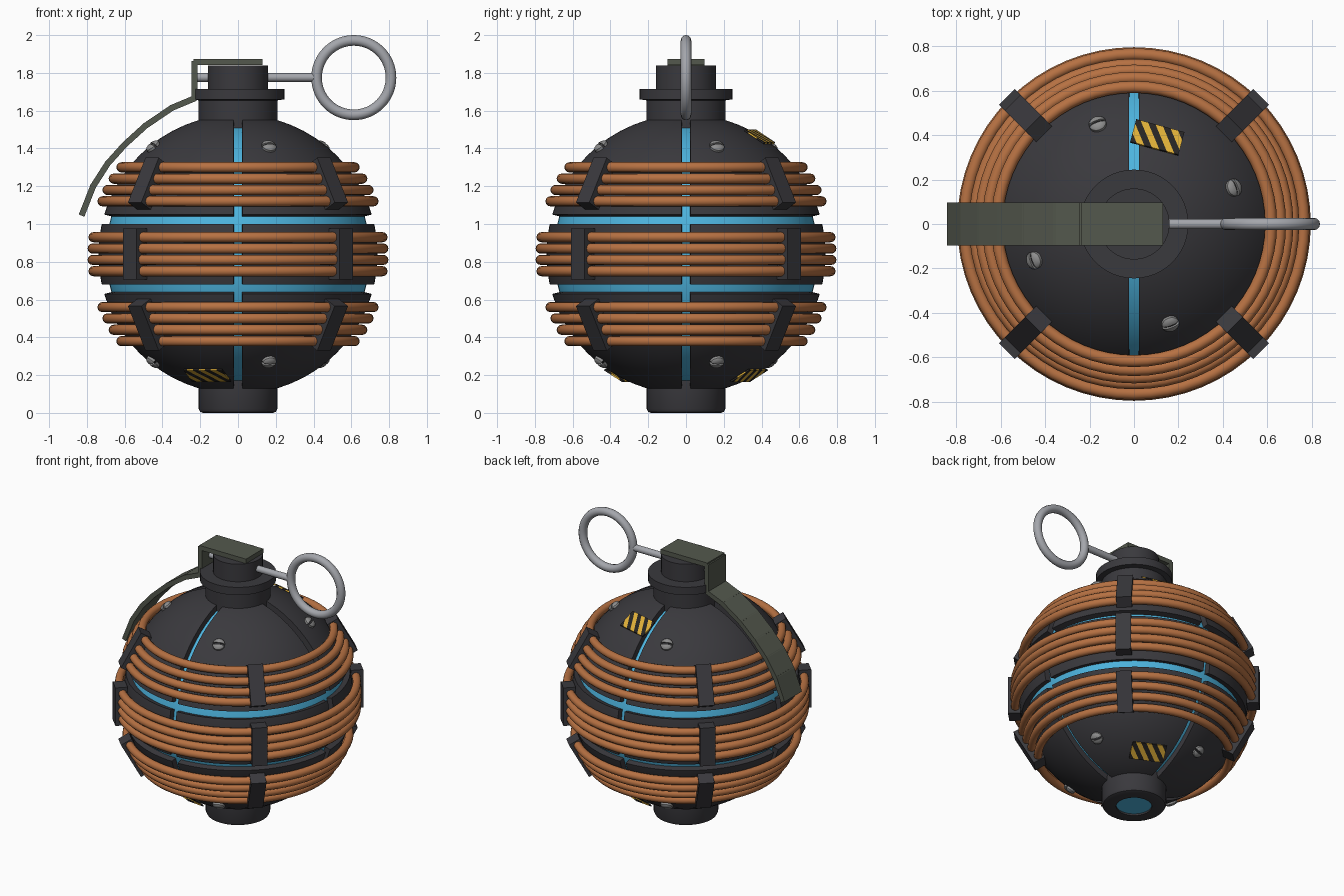
import bpy, bmesh, math
from mathutils import Matrix, Vector

if "Cube" in bpy.data.objects:
    bpy.data.objects.remove(bpy.data.objects["Cube"], do_unlink=True)

MID = 0.84          # height of the sphere centre
SHELL_R = 0.74
CORE_R = 0.70


def material(name, rgb):
    m = bpy.data.materials.new(name)
    m.use_nodes = True
    m.diffuse_color = (*rgb, 1)
    m.node_tree.nodes["Principled BSDF"].inputs["Base Color"].default_value = (*rgb, 1)
    return m


CHARCOAL = material("charcoal", (0.042, 0.041, 0.047))
COPPER = material("copper", (0.47, 0.165, 0.055))
BLUE = material("glow blue", (0.075, 0.46, 0.74))
OLIVE = material("olive", (0.088, 0.098, 0.075))
STEEL = material("steel", (0.37, 0.38, 0.41))
SCREW = material("screw grey", (0.27, 0.27, 0.27))
YELLOW = material("warning yellow", (0.76, 0.44, 0.04))
BLACK = material("stripe black", (0.02, 0.018, 0.017))


def finish(bm, name, mats, matrix=None, thickness=0, smooth=True):
    """Turn a bmesh into an object, optionally thickened inward and smoothed."""
    bmesh.ops.recalc_face_normals(bm, faces=bm.faces)
    mesh = bpy.data.meshes.new(name)
    bm.to_mesh(mesh)
    bm.free()
    ob = bpy.data.objects.new(name, mesh)
    bpy.context.collection.objects.link(ob)
    for m in mats:
        mesh.materials.append(m)
    if matrix:
        ob.matrix_world = matrix
    bpy.ops.object.select_all(action='DESELECT')
    ob.select_set(True)
    bpy.context.view_layer.objects.active = ob
    if thickness:
        mod = ob.modifiers.new("thickness", 'SOLIDIFY')
        mod.thickness, mod.offset = thickness, -1
        bpy.ops.object.modifier_apply(modifier=mod.name)
    if smooth:
        bpy.ops.object.shade_smooth_by_angle(angle=math.radians(35))
    return ob


def on_sphere(azimuth, elevation, dist):
    """Frame on the ball: X east, Y up the slope, Z outward (degrees)."""
    a, e = math.radians(azimuth), math.radians(elevation)
    out = Vector((math.cos(a) * math.cos(e), math.sin(a) * math.cos(e), math.sin(e)))
    east = Vector((-math.sin(a), math.cos(a), 0))
    rot = Matrix((east, out.cross(east), out)).transposed().to_4x4()
    return Matrix.Translation(out * dist + Vector((0, 0, MID))) @ rot


def cut(bm, co, normal):
    bmesh.ops.bisect_plane(bm, geom=bm.verts[:] + bm.edges[:] + bm.faces[:],
                           plane_co=co, plane_no=normal)


def remove_faces(bm, rule):
    doomed = [f for f in bm.faces if rule(f.calc_center_median())]
    bmesh.ops.delete(bm, geom=doomed, context='FACES')


def lathe(profile, steps=48):
    bm = bmesh.new()
    vs = [bm.verts.new((r, 0, z)) for r, z in profile]
    es = [bm.edges.new(p) for p in zip(vs, vs[1:])]
    bmesh.ops.spin(bm, geom=vs + es, axis=(0, 0, 1), cent=(0, 0, 0),
                   angle=math.tau, steps=steps)
    bmesh.ops.remove_doubles(bm, verts=bm.verts, dist=1e-5)
    return bm


def box(size):
    bm = bmesh.new()
    bmesh.ops.create_cube(bm, size=1, matrix=Matrix.Diagonal((*size, 1)))
    return bm


def torus(name, mat, major, minor, location, rotation=(0, 0, 0)):
    bpy.ops.mesh.primitive_torus_add(major_radius=major, minor_radius=minor, location=location,
                                     rotation=rotation, major_segments=64, minor_segments=12)
    ob = bpy.context.object
    ob.name = name
    ob.data.materials.append(mat)
    bpy.ops.object.shade_smooth()


# Glowing core
bm = bmesh.new()
bmesh.ops.create_uvsphere(bm, u_segments=64, v_segments=32, radius=CORE_R)
finish(bm, "core", [BLUE], Matrix.Translation((0, 0, MID)))

# Shell panels, parted by upright and level grooves, open under neck and foot
HALF, LOW, HIGH, POLE = 0.023, 0.16, 0.21, 0.72
bm = bmesh.new()
bmesh.ops.create_uvsphere(bm, u_segments=64, v_segments=32, radius=SHELL_R)
for s in (-1, 1):
    cut(bm, (s * HALF, 0, 0), (1, 0, 0))
    cut(bm, (0, s * HALF, 0), (0, 1, 0))
    for z in (LOW, HIGH, POLE):
        cut(bm, (0, 0, s * z), (0, 0, 1))
remove_faces(bm, lambda c: abs(c.x) < HALF or abs(c.y) < HALF
             or LOW < abs(c.z) < HIGH or abs(c.z) > POLE)
finish(bm, "shell", [CHARCOAL], Matrix.Translation((0, 0, MID)), thickness=0.05)

# Three bands of copper coils
for band, middle in (("lower", -0.37), ("middle", 0), ("upper", 0.37)):
    for i in range(4):
        dz = middle + (i - 1.5) * 0.06
        torus(f"{band}_coil_{i + 1}", COPPER, math.sqrt(0.77 ** 2 - dz * dz), 0.027,
              (0, 0, MID + dz))

# Clamps holding the coils
for band, elevation in (("lower", -29), ("middle", 0), ("upper", 29)):
    for i in range(4):
        finish(box((0.1, 0.27, 0.08)), f"{band}_clamp_{i + 1}", [CHARCOAL],
               on_sphere(45 + 90 * i, elevation, 0.77), smooth=False)

# Neck with flange and cap
finish(lathe([(0, 1.45), (0.21, 1.45), (0.21, 1.655), (0.245, 1.66), (0.245, 1.715),
              (0.16, 1.715), (0.16, 1.84), (0, 1.84)]), "neck", [CHARCOAL])

# Foot with a glowing window underneath
finish(lathe([(0.115, 0.02), (0.115, 0), (0.185, 0), (0.2, 0.006), (0.208, 0.022),
              (0.208, 0.18), (0, 0.18)]), "foot", [CHARCOAL])
finish(lathe([(0, 0.012), (0.116, 0.012), (0.116, 0.02), (0, 0.02)]), "foot_window", [BLUE])

# Safety lever: a top plate, a drop and a curved handle made of short plates
path = [(0.125, 1.858), (-0.23, 1.858), (-0.23, 1.665), (-0.35, 1.615), (-0.49, 1.52),
        (-0.6, 1.42), (-0.69, 1.32), (-0.767, 1.2), (-0.826, 1.05)]
for i, (a, b) in enumerate(zip(path, path[1:])):
    dx, dz = b[0] - a[0], b[1] - a[1]
    place = Matrix.Translation(((a[0] + b[0]) / 2, 0, (a[1] + b[1]) / 2))
    finish(box((math.hypot(dx, dz) + 0.012, 0.195, 0.032)), f"lever_plate_{i + 1}", [OLIVE],
           place @ Matrix.Rotation(-math.atan2(dz, dx), 4, 'Y'), smooth=False)

# Pull pin and ring
bm = bmesh.new()
bmesh.ops.create_cone(bm, cap_ends=True, segments=16, radius1=0.023, radius2=0.023, depth=0.64)
finish(bm, "pin", [STEEL], Matrix.Translation((0.1, 0, 1.776)) @ Matrix.Rotation(math.pi / 2, 4, 'Y'))
torus("pull_ring", STEEL, 0.197, 0.028, (0.613, 0, 1.775), (math.pi / 2, 0, 0))

# Slotted screws
for row, elevation in (("lower", -50), ("upper", 50)):
    for i in range(4):
        bm = lathe([(0.04, -0.015), (0.04, 0.008), (0.034, 0.016), (0.018, 0.022), (0, 0.023)], 20)
        for s in (-1, 1):
            cut(bm, (0, s * 0.006, 0), (0, 1, 0))
        remove_faces(bm, lambda c: abs(c.y) < 0.006)
        finish(bm, f"{row}_screw_{i + 1}", [SCREW],
               on_sphere(20 + 90 * i, elevation, 0.743), thickness=0.01)

# Warning plates with slanted stripes, black in the middle
STRIPE, SLANT = 0.035, 0.65
for name, azimuth, elevation in (("upper", 75, 57), ("lower_back", 64, -60), ("lower_front", 244, -60)):
    bm = box((0.225, 0.125, 0.009))
    for k in range(-5, 5):
        cut(bm, ((k + 0.5) * STRIPE, 0, 0), (1, SLANT, 0))
    for f in bm.faces:
        c = f.calc_center_median()
        f.material_index = math.floor((c.x + SLANT * c.y) / STRIPE + 0.5) % 2
    finish(bm, f"{name}_warning_plate", [BLACK, YELLOW],
           on_sphere(azimuth, elevation, 0.742), smooth=False)
